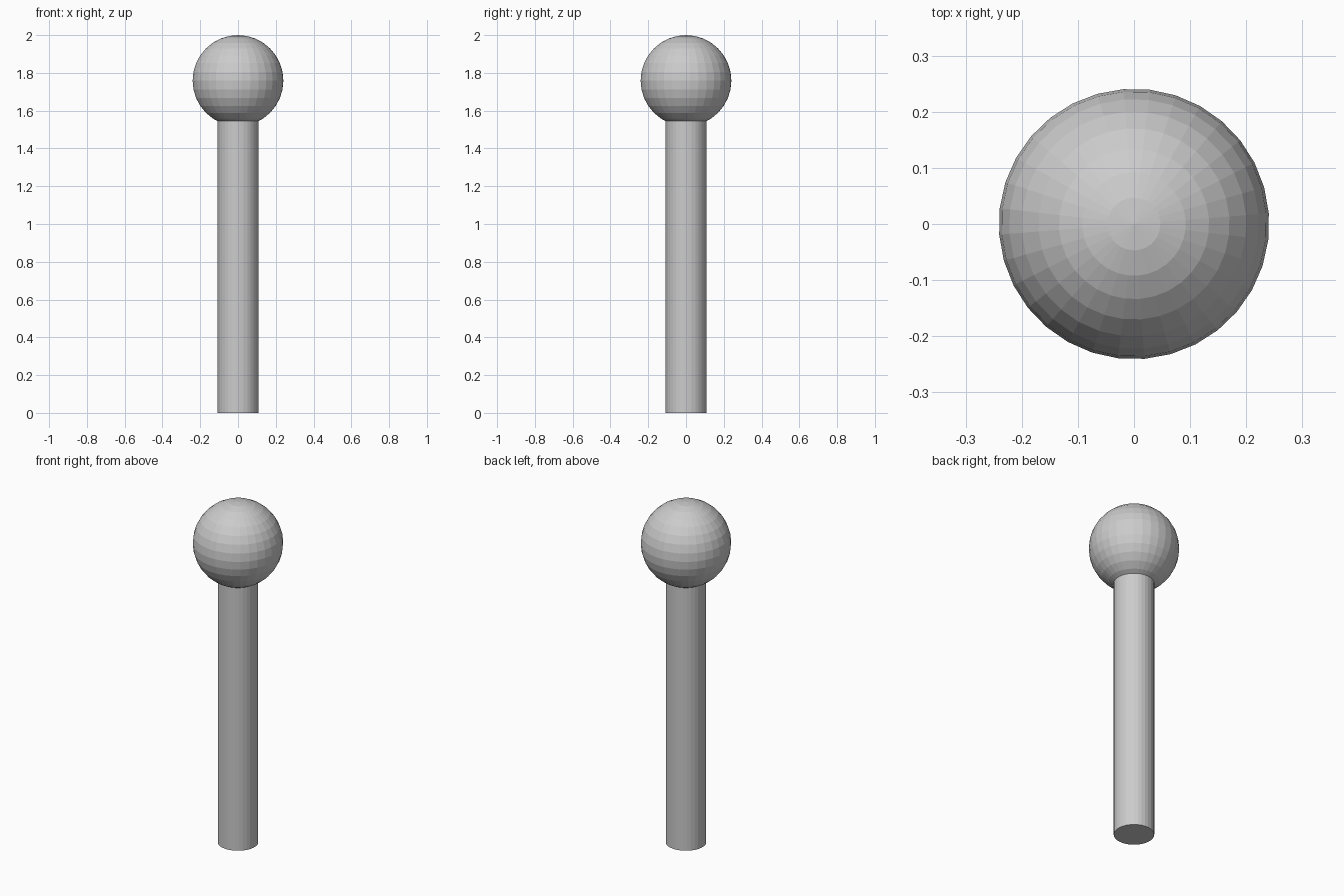
import bpy
from math import radians

if "Cube" in bpy.data.objects:
    bpy.data.objects.remove(bpy.data.objects["Cube"])

SHAFT_R, BALL_R, TOP = 0.108, 0.241, 2.0
BALL_Z = TOP - BALL_R
TWIST = radians(4.5)

# Straight shaft, ending inside the ball
shaft_top = BALL_Z - 0.15
bpy.ops.mesh.primitive_cylinder_add(vertices=32, radius=SHAFT_R, depth=shaft_top,
                                    location=(0, 0, shaft_top / 2),
                                    rotation=(0, 0, TWIST))
bpy.context.object.name = "shaft"

# Faceted ball on top
bpy.ops.mesh.primitive_uv_sphere_add(segments=32, ring_count=16, radius=BALL_R,
                                     location=(0, 0, BALL_Z),
                                     rotation=(0, 0, TWIST))
bpy.context.object.name = "ball_head"
